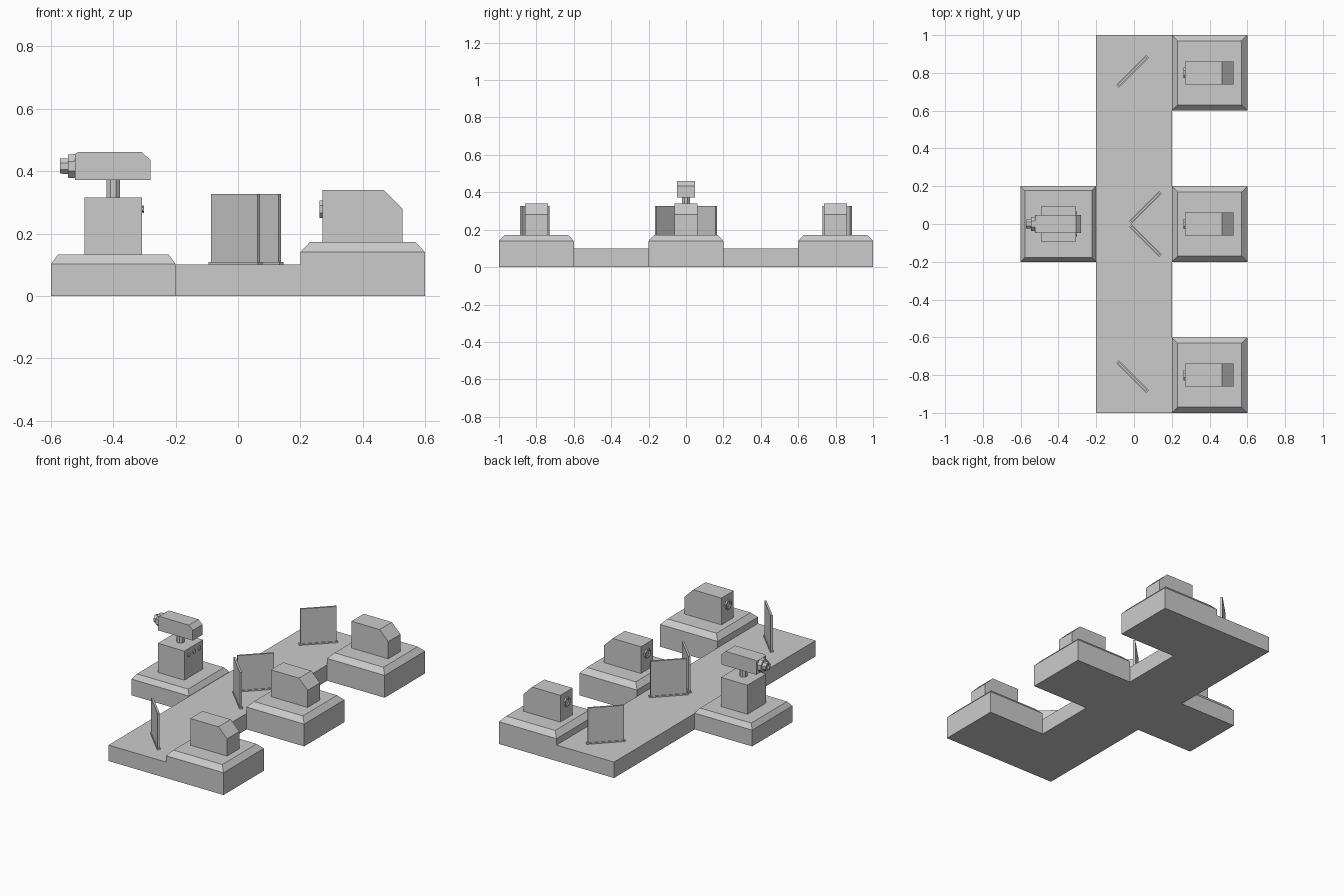
import bpy, bmesh
from math import pi, cos, sin
from mathutils import Matrix

if "Cube" in bpy.data.objects:
    bpy.data.objects.remove(bpy.data.objects["Cube"])


def finish(name, bm):
    bmesh.ops.recalc_face_normals(bm, faces=bm.faces)
    me = bpy.data.meshes.new(name)
    bm.to_mesh(me)
    bm.free()
    ob = bpy.data.objects.new(name, me)
    bpy.context.collection.objects.link(ob)
    return ob


def box(name, centre, size, angle=0):
    bm = bmesh.new()
    m = Matrix.Translation(centre) @ Matrix.Rotation(angle, 4, 'Z') @ Matrix.Diagonal((*size, 1))
    bmesh.ops.create_cube(bm, size=1, matrix=m)
    return finish(name, bm)


def bridge(bm, loops):
    """Skin a stack of equal-length loops and cap both ends."""
    rings = [[bm.verts.new(p) for p in lp] for lp in loops]
    n = len(rings[0])
    for a, b in zip(rings, rings[1:]):
        for i in range(n):
            j = (i + 1) % n
            bm.faces.new((a[i], a[j], b[j], b[i]))
    bm.faces.new(rings[0])
    bm.faces.new(rings[-1])


def plinth(name, x, y, side_z, top_z, inset):
    """Square block with a sloped upper rim."""
    bm = bmesh.new()
    levels = [(0.2, 0), (0.2, side_z), (0.2 - inset, top_z)]
    bridge(bm, [[(x + sx * h, y + sy * h, z) for sx, sy in ((-1, -1), (1, -1), (1, 1), (-1, 1))]
                for h, z in levels])
    return finish(name, bm)


def extrude_y(name, profile, y, half):
    """Side profile in x-z, extruded across y."""
    bm = bmesh.new()
    bridge(bm, [[(px, y + s * half, pz) for px, pz in profile] for s in (-1, 1)])
    return finish(name, bm)


def lathe_x(name, y, z, profile, sides=8):
    """Turned part on an axis along x; profile is (x, radius)."""
    bm = bmesh.new()
    ang = [2 * pi * (i + 0.5) / sides for i in range(sides)]
    bridge(bm, [[(px, y + r * cos(a), z + r * sin(a)) for a in ang] for px, r in profile])
    return finish(name, bm)


# central walkway
box("spine", (0, 0, 0.05), (0.4, 2, 0.1))

# three projector stations on the right
for label, y in (("front", -0.8), ("middle", 0), ("back", 0.8)):
    plinth(label + "_plinth", 0.4, y, 0.14, 0.172, 0.03)
    extrude_y(label + "_projector",
              [(0.271, 0.172), (0.527, 0.172), (0.527, 0.28), (0.467, 0.34), (0.271, 0.34)], y, 0.061)
    lathe_x(label + "_projector_lens", y, 0.278,
            [(0.273, 0.03), (0.261, 0.03), (0.261, 0.021), (0.267, 0.017)])

# upright mirrors, mirrored front to back
for label, x, y, s in (("back", -0.008, 0.808, 1), ("centre_back", 0.06, 0.088, 1),
                       ("centre_front", 0.06, -0.088, -1), ("front", -0.008, -0.808, -1)):
    box(label + "_mirror", (x, y, 0.213), (0.21, 0.012, 0.226), s * pi / 4)
    box(label + "_mirror_foot", (x, y, 0.103), (0.225, 0.02, 0.01), s * pi / 4)

# camera station on the left
plinth("camera_plinth", -0.4, 0, 0.102, 0.132, 0.022)
box("camera_pedestal", (-0.4, 0, 0.2225), (0.184, 0.186, 0.185))
bm = bmesh.new()
bmesh.ops.create_cone(bm, cap_ends=True, segments=8, radius1=0.023, radius2=0.023, depth=0.07,
                      matrix=Matrix.Translation((-0.4, 0, 0.345)) @ Matrix.Rotation(pi / 8, 4, 'Z'))
finish("camera_stem", bm)
extrude_y("camera_head",
          [(-0.523, 0.371), (-0.281, 0.371), (-0.281, 0.435), (-0.308, 0.461), (-0.514, 0.461),
           (-0.523, 0.455)], 0, 0.048)
lathe_x("camera_lens", 0, 0.416,
        [(-0.52, 0.042), (-0.546, 0.04), (-0.546, 0.027), (-0.571, 0.026),
         (-0.571, 0.018), (-0.563, 0.014)])

# control knobs on the pedestal
for i in (-1, 0, 1):
    lathe_x("control_knob", i * 0.053, 0.278,
            [(-0.31, 0.009), (-0.306, 0.009), (-0.306, 0.014), (-0.301, 0.013)])
